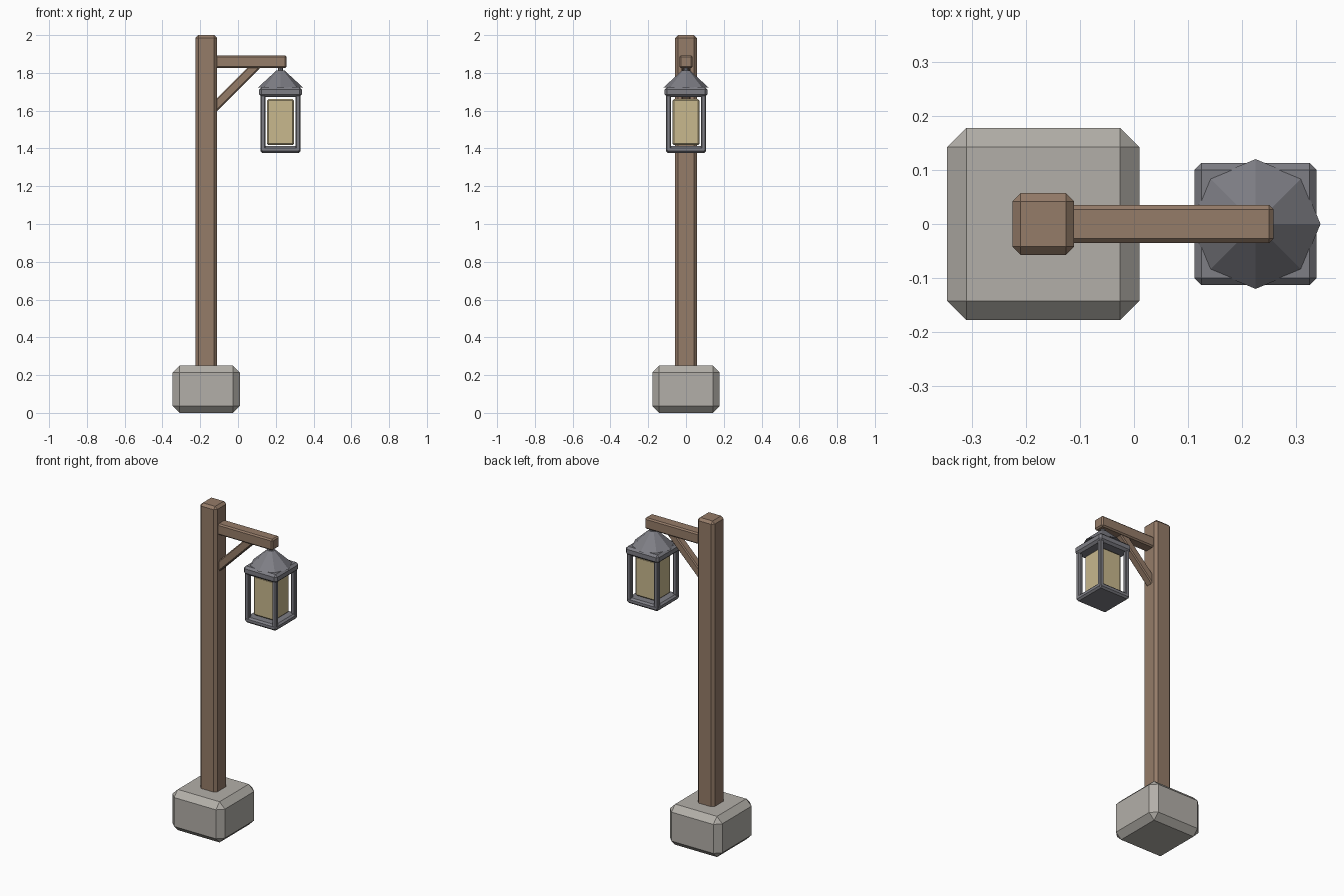
import bpy, bmesh, math
from mathutils import Matrix, Vector

if "Cube" in bpy.data.objects:
    bpy.data.objects.remove(bpy.data.objects["Cube"])


def material(name, rgb):
    m = bpy.data.materials.new(name)
    m.diffuse_color = (*rgb, 1)
    m.use_nodes = True
    m.node_tree.nodes["Principled BSDF"].inputs["Base Color"].default_value = m.diffuse_color
    return m


WOOD = material("brown wood", (0.30, 0.20, 0.14))
STONE = material("grey stone", (0.45, 0.43, 0.395))
METAL = material("dark metal", (0.21, 0.21, 0.235))
GLASS = material("warm glass", (0.58, 0.48, 0.27))


def finish(name, bm, mat):
    me = bpy.data.meshes.new(name)
    bm.to_mesh(me)
    bm.free()
    me.materials.append(mat)
    ob = bpy.data.objects.new(name, me)
    bpy.context.collection.objects.link(ob)
    return ob


def box(name, lo, hi, bevel, mat, tilt=0):
    """Chamfered box between two corners, tilted about y at its centre."""
    lo, hi = Vector(lo), Vector(hi)
    bm = bmesh.new()
    bmesh.ops.create_cube(bm, size=1, matrix=Matrix.Diagonal((*(hi - lo), 1)))
    bmesh.ops.bevel(bm, geom=bm.edges[:], offset=bevel, segments=1,
                    profile=0.5, affect='EDGES')
    bm.transform(Matrix.Translation((lo + hi) / 2) @ Matrix.Rotation(tilt, 4, 'Y'))
    return finish(name, bm, mat)


def cone(name, x, z0, z1, r0, r1, mat):
    bm = bmesh.new()
    bmesh.ops.create_cone(bm, cap_ends=True, segments=8, radius1=r0, radius2=r1,
                          depth=z1 - z0,
                          matrix=Matrix.Translation((x, 0, (z0 + z1) / 2)))
    return finish(name, bm, mat)


PX, LX = -0.168, 0.225   # post and lantern axes

# Stone foot and wooden post
box("stone_base", (PX - .178, -.178, 0), (PX + .178, .178, .25), .036, STONE)
box("post", (PX - .057, -.057, .2), (PX + .057, .057, 2), .015, WOOD)

# Arm and diagonal brace
box("arm", (PX, -.035, 1.825), (.258, .035, 1.893), .008, WOOD)
bx, bz = -.015, 1.728
box("brace", (bx - .165, -.024, bz - .024), (bx + .165, .024, bz + .024), .006,
    WOOD, -math.pi / 4)

# Lantern: hook, roof, cap and floor
cone("hook", LX, 1.79, 1.835, .013, .013, METAL)
cone("lantern_roof", LX, 1.722, 1.812, .12, .022, METAL)
box("lantern_cap", (LX - .113, -.113, 1.672), (LX + .113, .113, 1.724), .013, METAL)
box("lantern_floor", (LX - .106, -.106, 1.376), (LX + .106, .106, 1.412), .01, METAL)

# Corner bars
for i, (sx, sy) in enumerate([(-1, -1), (1, -1), (1, 1), (-1, 1)]):
    x, y = LX + sx * .092, sy * .092
    box(f"corner_bar_{i + 1}", (x - .0135, y - .0135, 1.385),
        (x + .0135, y + .0135, 1.69), .005, METAL)

# Glowing glass box
box("glass", (LX - .072, -.072, 1.418), (LX + .072, .072, 1.661), .008, GLASS)
